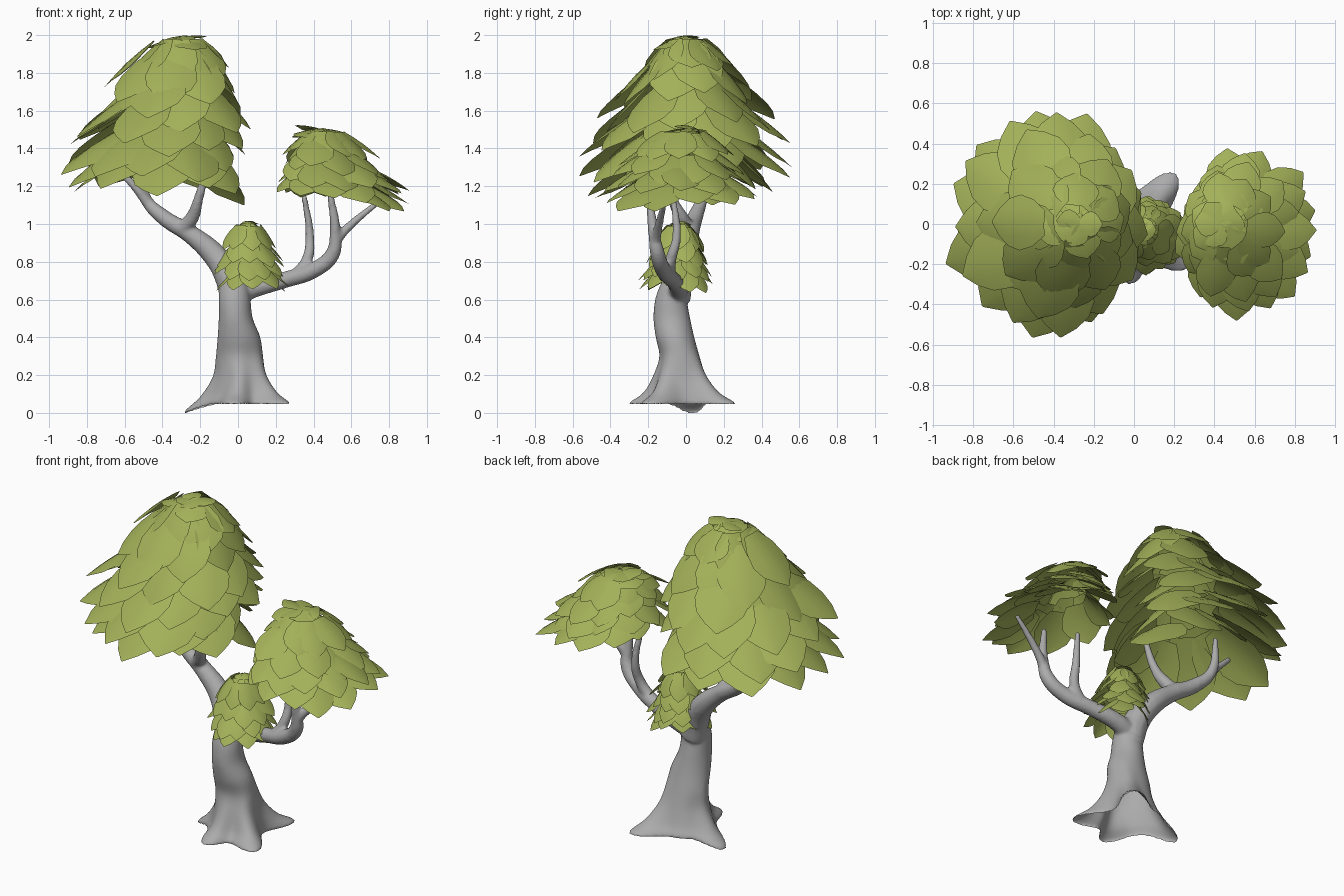
import bpy, bmesh, math, random
from mathutils import Vector

if "Cube" in bpy.data.objects:
    bpy.data.objects.remove(bpy.data.objects["Cube"])

random.seed(11)


def material(name, rgb):
    m = bpy.data.materials.new(name)
    m.diffuse_color = (*rgb, 1)
    m.use_nodes = True
    m.node_tree.nodes["Principled BSDF"].inputs["Base Color"].default_value = m.diffuse_color
    return m


bark = material("grey bark", (0.41, 0.41, 0.41))
green = material("leaf green", (0.37, 0.44, 0.10))


def mesh_object(name, verts, faces, mat):
    me = bpy.data.meshes.new(name)
    me.from_pydata(verts, [], faces)
    me.materials.append(mat)
    me.polygons.foreach_set("use_smooth", [True] * len(faces))
    ob = bpy.data.objects.new(name, me)
    bpy.context.collection.objects.link(ob)
    return ob


def smooth_rings(rows, steps):
    """Catmull-Rom blend between rows of numbers."""
    out = []
    for i in range(len(rows) - 1):
        p0, p1, p2, p3 = (rows[max(0, min(len(rows) - 1, i + d))] for d in (-1, 0, 1, 2))
        for s in range(steps):
            t = s / steps
            out.append([b + .5 * t * (c - a + t * (2 * a - 5 * b + 4 * c - d + t * (3 * (b - c) + d - a)))
                        for a, b, c, d in zip(p0, p1, p2, p3)])
    return out + [rows[-1]]


# --- trunk: lofted rings with four root lobes at the foot ---
# root lobes: angle in degrees, reach
LOBES = [(-94, 0.13), (-38, 0.18), (51, 0.175), (171, 0.125)]
# z, centre x, centre y, radius x, radius y, lobe strength
RINGS = smooth_rings([
    (0.043, 0.0, -0.01, 0.165, 0.165, 1.0),
    (0.06, 0.0, -0.01, 0.165, 0.165, 0.92),
    (0.11, 0.01, -0.015, 0.15, 0.145, 0.5),
    (0.20, 0.015, -0.025, 0.128, 0.125, 0.18),
    (0.30, 0.01, -0.032, 0.122, 0.103, 0.05),
    (0.40, 0.005, -0.058, 0.113, 0.102, 0.0),
    (0.50, -0.012, -0.075, 0.09, 0.097, 0.0),
    (0.60, -0.018, -0.078, 0.084, 0.085, 0.0),
    (0.68, -0.02, -0.055, 0.075, 0.08, 0.0),
    (0.73, -0.03, -0.045, 0.05, 0.055, 0.0),
], 5)
N = 64
verts, faces = [], []
for z, cx, cy, rx, ry, k in RINGS:
    for i in range(N):
        a = 2 * math.pi * i / N
        bumps = []
        for deg, reach in LOBES:
            d = math.remainder(a - math.radians(deg), 2 * math.pi)
            bumps.append(reach * math.exp(-(d / 0.36) ** 2))
        r = k * sum(bumps)
        # the left root droops to the ground
        drop = 0.38 * bumps[3] * k
        verts.append((cx + (rx + r) * math.cos(a), cy + (ry + r) * math.sin(a), z - drop))
for j in range(len(RINGS) - 1):
    for i in range(N):
        n = (i + 1) % N
        faces.append((j * N + i, j * N + n, (j + 1) * N + n, (j + 1) * N + i))
faces.append(tuple(reversed(range(N))))
faces.append(tuple(range((len(RINGS) - 1) * N, len(RINGS) * N)))
trunk = mesh_object("trunk_and_branches", verts, faces, bark)

# --- branches: tapered curves, x, y, z, radius ---
BRANCHES = [
    # left limb and its two forks
    [(-.02, -.05, .60, .075), (-.05, -.035, .72, .075), (-.12, 0, .83, .065), (-.25, .02, .945, .05),
     (-.40, .05, 1.04, .042), (-.49, .085, 1.14, .03), (-.51, .1, 1.36, .015)],
    [(-.30, .02, .97, .04), (-.245, -.02, 1.03, .037), (-.21, -.07, 1.13, .026), (-.16, -.1, 1.32, .016)],
    [(-.47, .075, 1.10, .03), (-.54, .06, 1.19, .023), (-.65, .05, 1.30, .015)],
    # right limb and its two forks
    [(-.01, -.05, .63, .06), (.10, -.04, .665, .05), (.25, -.07, .705, .044), (.40, -.12, .755, .043),
     (.50, -.15, .84, .04), (.515, -.17, .95, .03), (.485, -.20, 1.18, .016)],
    [(.30, -.09, .72, .034), (.365, -.08, .81, .03), (.38, -.05, .93, .024), (.35, -.07, 1.15, .015)],
    [(.51, -.165, .90, .03), (.57, -.15, .97, .024), (.76, -.11, 1.13, .014)],
]
cu = bpy.data.curves.new("branches", 'CURVE')
cu.dimensions = '3D'
cu.bevel_depth = 1.0
cu.bevel_resolution = 4
cu.resolution_u = 8
cu.use_fill_caps = True
for path in BRANCHES:
    sp = cu.splines.new('BEZIER')
    sp.bezier_points.add(len(path) - 1)
    for p, (x, y, z, r) in zip(sp.bezier_points, path):
        p.co = (x, y, z)
        p.radius = r
        p.handle_left_type = p.handle_right_type = 'AUTO'
branches = bpy.data.objects.new("branches", cu)
bpy.context.collection.objects.link(branches)
bpy.ops.object.select_all(action='DESELECT')
branches.select_set(True)
bpy.context.view_layer.objects.active = branches
bpy.ops.object.convert(target='MESH')
branches.data.materials.clear()
branches.data.materials.append(bark)
trunk.select_set(True)
bpy.context.view_layer.objects.active = trunk
bpy.ops.object.join()

# fuse wood into one smooth skin
rm = trunk.modifiers.new("fuse", 'REMESH')
rm.mode = 'VOXEL'
rm.voxel_size = 0.01
rm.use_smooth_shade = True
sm = trunk.modifiers.new("soften", 'SMOOTH')
sm.factor = 0.5
sm.iterations = 5
bpy.ops.object.convert(target='MESH')

# the foot is open underneath
bm = bmesh.new()
bm.from_mesh(trunk.data)
sole = [f for f in bm.faces if f.normal.z < -.6 and f.calc_center_median().z < .08]
bmesh.ops.delete(bm, geom=sole, context='FACES')
bm.to_mesh(trunk.data)
bm.free()

# --- leaves: one cupped, bowed blade from base to tip ---
BLADE = [(0, .45), (.25, .85), (.5, 1.0), (.7, .86), (.86, .5), (1, .03)]   # position, half width
ACROSS = [-1, -.5, 0, .5, 1]


def add_leaf(verts, faces, base, tip, half_width):
    start = len(verts)
    along = tip - base
    side = Vector((-along.y, along.x, 0)).normalized()
    normal = along.cross(side).normalized()
    roll = random.uniform(-.2, .2)
    for u, w in BLADE:
        mid = base + along * u + normal * (.035 * along.length * math.sin(math.pi * u))
        for v in ACROSS:
            s = v * w * half_width
            verts.append(mid + side * s + normal * (roll * s - .2 * half_width * (v * w) ** 2))
    c = len(ACROSS)
    for i in range(len(BLADE) - 1):
        for j in range(c - 1):
            a = start + i * c + j
            faces.append((a, a + c, a + c + 1, a + 1))


def canopy(name, apex, drop, inner, tilt, tiers):
    """Rings of overlapping leaves; tier = tip z, centre x, centre y, radius x, radius y, leaf count."""
    verts, faces = [], []
    for t, (z, cx, cy, rx, ry, n) in enumerate(tiers):
        bx, by = .6 * cx + .4 * apex[0], .6 * cy + .4 * apex[1]
        hold = inner * min(1, t / 2)          # the top rings close over the apex
        for i in range(n):
            a = 2 * math.pi * (i + .5 * (t % 2) + random.uniform(-.18, .18)) / n
            c, s = math.cos(a), math.sin(a)
            k = random.uniform(.93, 1.1)
            tz = z - tilt * c * rx + random.uniform(-.18, .18) * drop
            tip = Vector((cx + rx * k * c, cy + ry * k * s, tz))
            base = Vector((bx + rx * hold * c, by + ry * hold * s, min(tz + drop, apex[2] - .008 * t)))
            add_leaf(verts, faces, base, tip, math.pi * (rx + ry) / 2 / n * 1.12)
    return mesh_object(name, verts, faces, green)


canopy("large_canopy", (-.27, 0, 1.995), .27, .36, .03, [
    (1.955, -.27, 0, .11, .11, 6),
    (1.89, -.29, 0, .19, .18, 7),
    (1.79, -.32, 0, .27, .26, 8),
    (1.67, -.355, 0, .35, .36, 9),
    (1.54, -.39, 0, .42, .46, 10),
    (1.40, -.43, 0, .46, .53, 11),
    (1.27, -.45, 0, .47, .56, 11),
    (1.16, -.44, 0, .46, .49, 10),
])
canopy("right_canopy", (.42, 0, 1.505), .15, .4, .12, [
    (1.48, .43, 0, .12, .12, 6),
    (1.42, .465, -.01, .18, .20, 8),
    (1.35, .495, -.02, .24, .27, 10),
    (1.27, .53, -.03, .29, .34, 11),
    (1.19, .555, -.045, .325, .39, 12),
    (1.12, .57, -.05, .34, .42, 12),
])
canopy("small_canopy", (.05, -.03, 1.015), .13, .45, .03, [
    (.98, .05, -.03, .06, .06, 5),
    (.92, .055, -.035, .10, .105, 7),
    (.85, .06, -.04, .14, .145, 9),
    (.78, .065, -.045, .17, .17, 10),
    (.71, .07, -.05, .19, .19, 11),
    (.66, .075, -.05, .185, .185, 10),
])
